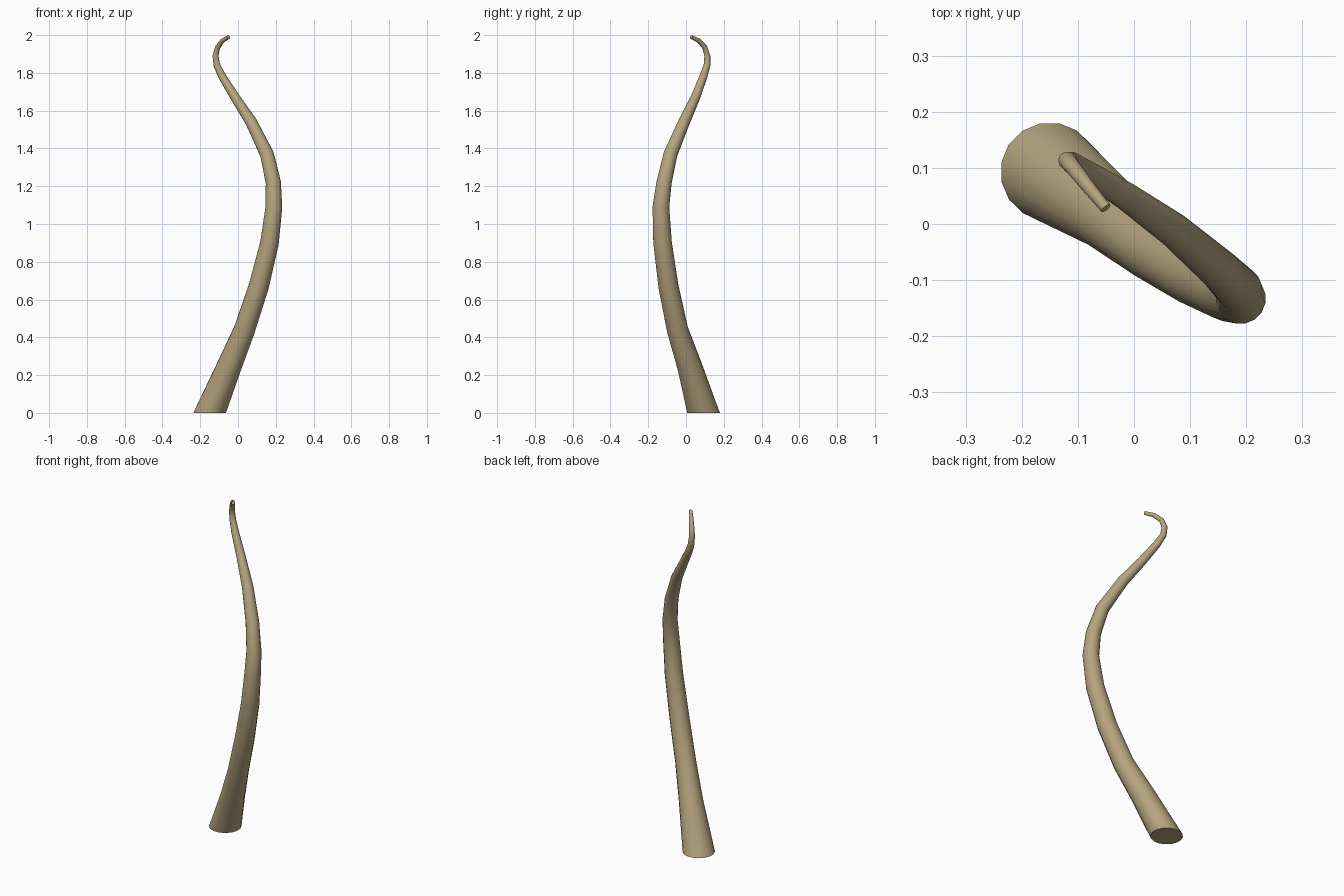
import bpy
import bmesh
from math import sin, cos, tau
from mathutils import Vector

cube = bpy.data.objects.get("Cube")
if cube:
    bpy.data.objects.remove(cube, do_unlink=True)

SIDES = 16

# Centre line of the horn from base to tip: x, y, z, radius
PATH = [
    (-.15, .093, 0, .088), (-.045, .018, .25, .066), (.034, -.045, .44, .057),
    (.11, -.093, .67, .054), (.167, -.124, .9, .05), (.19, -.133, 1.09, .045),
    (.187, -.116, 1.22, .041), (.153, -.082, 1.37, .037), (.07, -.01, 1.54, .031),
    (-.015, .05, 1.67, .025), (-.083, .092, 1.78, .021), (-.112, .111, 1.84, .018),
    (-.119, .113, 1.89, .016), (-.108, .1, 1.935, .014), (-.083, .068, 1.97, .012),
    (-.05, .028, 1.99, .01),
]
points = [Vector(p[:3]) for p in PATH]
bend_normal = Vector((.55, .83, 0)).normalized()

# Horn body: one ring of vertices square to the path at every point
bm = bmesh.new()
rings = []
last = len(points) - 1
for i, (centre, row) in enumerate(zip(points, PATH)):
    tangent = points[min(i + 1, last)] - points[max(i - 1, 0)]
    if i == 0:
        tangent = Vector((0, 0, 1))  # the base is cut level with the floor
    tangent.normalize()
    u = (bend_normal - tangent * bend_normal.dot(tangent)).normalized()
    v = tangent.cross(u)
    rings.append([bm.verts.new(centre + row[3] * (u * cos(tau * k / SIDES) + v * sin(tau * k / SIDES)))
                  for k in range(SIDES)])

for low, high in zip(rings, rings[1:]):
    for k in range(SIDES):
        n = (k + 1) % SIDES
        bm.faces.new((low[k], low[n], high[n], high[k]))

# Flat ends at the base and the tip
bm.faces.new(rings[0][::-1])
bm.faces.new(rings[-1])
bmesh.ops.recalc_face_normals(bm, faces=bm.faces)

mesh = bpy.data.meshes.new("curved_horn")
bm.to_mesh(mesh)
bm.free()
horn = bpy.data.objects.new("curved_horn", mesh)
bpy.context.collection.objects.link(horn)

# Tan colour
colour = (.46, .37, .21, 1)
tan_horn = bpy.data.materials.new("tan_horn")
tan_horn.use_nodes = True
tan_horn.diffuse_color = colour
shader = tan_horn.node_tree.nodes["Principled BSDF"]
shader.inputs["Base Color"].default_value = colour
shader.inputs["Roughness"].default_value = .8
mesh.materials.append(tan_horn)

# Smooth sides with crisp end rims
bpy.ops.object.select_all(action='DESELECT')
horn.select_set(True)
bpy.context.view_layer.objects.active = horn
bpy.ops.object.shade_smooth_by_angle(angle=.8)
